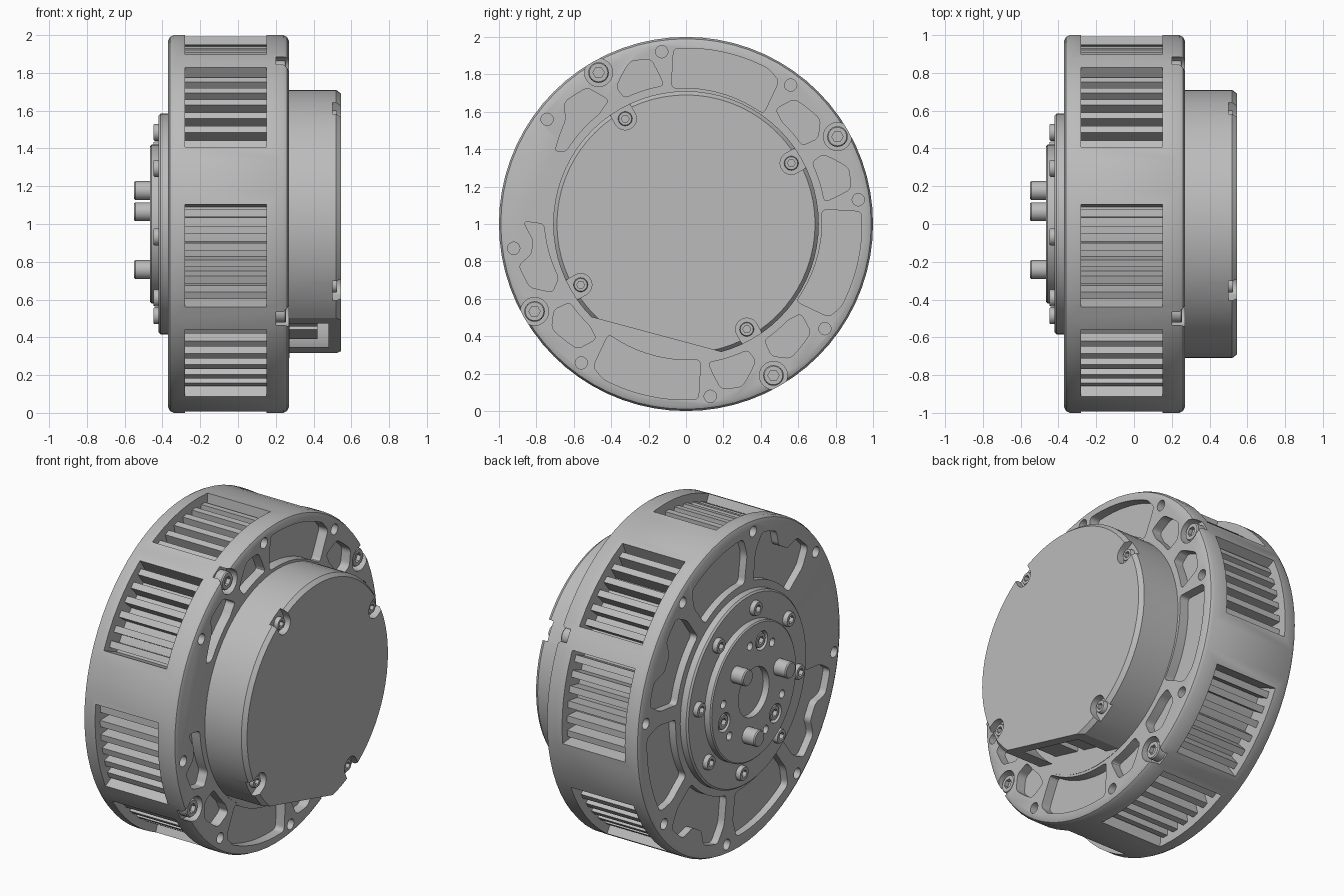
import bpy, bmesh
from math import sin, cos, radians, ceil, hypot, sqrt

if "Cube" in bpy.data.objects:
    bpy.data.objects.remove(bpy.data.objects["Cube"])

grey = bpy.data.materials.new("metal grey")
GREY = (0.5, 0.5, 0.5, 1)
grey.diffuse_color = GREY
grey.use_nodes = True
grey.node_tree.nodes["Principled BSDF"].inputs["Base Color"].default_value = GREY


# Shape helpers: the motor axis is x at z = 1, angles run from +y towards +z
def polar(r, a):
    return r * cos(radians(a)), r * sin(radians(a))


def circle(r, n=24, centre=(0, 0)):
    return [(centre[0] + r * cos(radians(360 * i / n)),
             centre[1] + r * sin(radians(360 * i / n))) for i in range(n)]


def hexagon(r, centre):
    pts = []
    for i in range(24):
        a = i * 15
        k = r * cos(radians(30)) / cos(radians(a % 60 - 30))
        pts.append((centre[0] + k * cos(radians(a)), centre[1] + k * sin(radians(a))))
    return pts


def outline(corners, rounding=0, step=0.06):
    """Closed curve through (radius, angle) corners, corners cut to round them."""
    pts = []
    for (r0, a0), (r1, a1) in zip(corners, corners[1:] + corners[:1]):
        n = max(1, ceil(hypot(r1 - r0, radians(a1 - a0) * r0) / step))
        pts += [polar(r0 + (r1 - r0) * i / n, a0 + (a1 - a0) * i / n) for i in range(n)]
    for _ in range(rounding):
        cut = []
        for p, q in zip(pts, pts[1:] + pts[:1]):
            cut += [tuple(s * p[i] + (1 - s) * q[i] for i in (0, 1)) for s in (0.75, 0.25)]
        pts = cut
    return pts


def turned(pts, angle):
    """Turn (radial, tangential) points round to an angle."""
    c, s = polar(1, angle)
    return [(u * c - v * s, u * s + v * c) for u, v in pts]


def loft(bm, loops):
    """Closed solid through (x, points) loops."""
    rings = [[bm.verts.new((x, y, z + 1)) for y, z in pts] for x, pts in loops]
    for a, b in zip(rings, rings[1:]):
        for i in range(len(a)):
            j = (i + 1) % len(a)
            bm.faces.new((a[i], a[j], b[j], b[i]))
    bm.faces.new(rings[0][::-1])
    bm.faces.new(rings[-1])


def prism(bm, pts, x0, x1):
    loft(bm, [(x0, pts), (x1, pts)])


def lathe(bm, profile, n=72):
    loft(bm, [(x, circle(r, n)) for x, r in profile])


def screw(bm, centre, base, top, r):
    d = 0.025 if top > base else -0.025
    loft(bm, [(base, circle(r, 24, centre)), (top - d * 0.3, circle(r, 24, centre)),
              (top, circle(r * 0.9, 24, centre)), (top, hexagon(r * 0.55, centre)),
              (top - d, hexagon(r * 0.55, centre))])


def make(name, bm, cutter=None):
    bmesh.ops.recalc_face_normals(bm, faces=bm.faces)
    mesh = bpy.data.meshes.new(name)
    bm.to_mesh(mesh)
    bm.free()
    ob = bpy.data.objects.new(name, mesh)
    bpy.context.collection.objects.link(ob)
    mesh.materials.append(grey)
    if cutter:
        tool = make(name + "_cutter", cutter)
        tool.hide_render = True
        mod = ob.modifiers.new("cut", 'BOOLEAN')
        mod.operation, mod.solver, mod.object = 'DIFFERENCE', 'EXACT', tool
    bpy.ops.object.select_all(action='DESELECT')
    ob.select_set(True)
    bpy.context.view_layer.objects.active = ob
    if cutter:
        bpy.ops.object.modifier_apply(modifier="cut")
        bpy.data.objects.remove(tool)
    bpy.ops.object.shade_smooth_by_angle(angle=radians(30))
    return ob


BOLTS = [120, 30, -60, 210]
RIM_HOLES = [8 + 45 * k for k in range(8)]
WINDOWS = [b + s for b in BOLTS for s in (-20, 20)]

# Drum body with side windows, face pockets and bolt seats
body, cut = bmesh.new(), bmesh.new()
lathe(body, [(-0.37, 0.97), (-0.36, 0.99), (-0.34, 1), (0.24, 1), (0.26, 0.99), (0.27, 0.97)])
for w in WINDOWS:
    prism(cut, outline([(0.86, w - 16), (1.1, w - 16), (1.1, w + 16), (0.86, w + 16)]), -0.28, 0.15)
for b in BOLTS:
    prism(cut, circle(0.075, 24, polar(0.935, b)), 0.2, 0.4)
for h in RIM_HOLES:
    for x0, x1 in ((-0.5, -0.32), (0.22, 0.4)):
        prism(cut, circle(0.033, 16, polar(0.93, h)), x0, x1)

# Pockets on the cover side
long_pocket = [(0.72, 55), (0.91, 57), (0.94, 62), (0.94, 94), (0.73, 96)]
wide_pocket = [(0.75, 99), (0.75, 116), (0.82, 117), (0.92, 109), (0.90, 102)]
slant_pocket = [(0.75, 47), (0.78, 52), (0.885, 49), (0.91, 38), (0.84, 33), (0.75, 34)]
pockets = [[(r, a - 90 * k) for r, a in p]
           for p in (long_pocket, wide_pocket, slant_pocket) for k in range(3)]
pockets.append([(0.78, 122), (0.90, 126), (0.92, 135), (0.85, 139), (0.82, 146),
                (0.80, 151), (0.75, 149), (0.75, 128)])
pockets.append([(0.87, 179), (0.76, 180), (0.74, 203), (0.80, 207), (0.90, 202),
                (0.92, 194), (0.84, 191), (0.82, 186)])
for p in pockets:
    prism(cut, outline(p, 2), 0.21, 0.4)

# Pockets on the shaft side, one sector left solid
for h in RIM_HOLES:
    if h == 143:
        continue
    bump = [(0.91, h + 15), (0.83, h + 19), (0.83, h + 26), (0.91, h + 30)] if (h - 8) % 90 == 0 else []
    shape = [(0.63, h + 4), (0.80, h + 3), (0.91, h + 6)] + bump
    shape += [(0.91, h + 39), (0.80, h + 42), (0.63, h + 41)]
    prism(cut, outline(shape, 2), -0.5, -0.325)
make("drum_body", body, cut)

# Cooling fins inside the windows
fins = bmesh.new()
for w in WINDOWS:
    for k in range(6):
        a = w + (k - 2.5) * 5.4
        prism(fins, [polar(0.85, a - 1.2), polar(0.95, a - 1.2),
                     polar(0.95, a + 1.2), polar(0.85, a + 1.2)], -0.285, 0.155)
make("cooling_fins", fins)

# Rim bolts
bolts = bmesh.new()
for b in BOLTS:
    screw(bolts, polar(0.935, b), 0.19, 0.255, 0.055)
make("rim_bolts", bolts)

# Hollow end cover with one flat side and screw notches
cover, cut = bmesh.new(), bmesh.new()
lathe(cover, [(0.29, 0.66), (0.265, 0.66), (0.265, 0.71), (0.52, 0.71), (0.545, 0.69)][1:])
prism(cut, circle(0.66, 72), 0.2, 0.48)
make_cover = make("end_cover", cover, cut)
cut = bmesh.new()
prism(cut, turned([(0.612, -1), (1, -1), (1, 1), (0.612, 1)], 255), 0.272, 0.7)
for b in BOLTS:
    arc = [(0.65 + 0.06 * cos(radians(t)), 0.06 * sin(radians(t))) for t in range(90, 271, 15)]
    prism(cut, turned(arc + [(0.8, -0.06), (0.8, 0.06)], b), 0.5, 0.7)
tool = make("cover_cutter", cut)
mod = make_cover.modifiers.new("cut", 'BOOLEAN')
mod.operation, mod.solver, mod.object = 'DIFFERENCE', 'EXACT', tool
bpy.ops.object.select_all(action='DESELECT')
make_cover.select_set(True)
bpy.context.view_layer.objects.active = make_cover
bpy.ops.object.modifier_apply(modifier="cut")
bpy.data.objects.remove(tool)
bpy.ops.object.shade_smooth_by_angle(angle=radians(30))

cover_screws = bmesh.new()
for b in BOLTS:
    screw(cover_screws, polar(0.65, b), 0.49, 0.525, 0.038)
make("cover_screws", cover_screws)

# Sockets behind the open flat side
sockets = bmesh.new()
for v in (-0.13, 0.13):
    prism(sockets, turned([(0.42, v - 0.1), (0.57, v - 0.1), (0.57, v + 0.1), (0.42, v + 0.1)], 255),
          0.265, 0.42)
make("cable_sockets", sockets)

# Output ring, hub and their screws on the shaft side
ring = bmesh.new()
lathe(ring, [(-0.36, 0.585), (-0.41, 0.585), (-0.42, 0.575)])
make("output_ring", ring)

hub, cut = bmesh.new(), bmesh.new()
lathe(hub, [(-0.41, 0.42), (-0.458, 0.42), (-0.465, 0.412)])
prism(cut, circle(0.15, 36), -0.6, -0.425)
for a in (105, 225, 345):
    prism(cut, circle(0.058, 24, polar(0.3, a)), -0.6, -0.43)
    for s in (-22, 22):
        prism(cut, circle(0.025, 16, polar(0.3, a + s)), -0.6, -0.43)
make("output_hub", hub, cut)

screws = bmesh.new()
for h in RIM_HOLES:
    screw(screws, polar(0.49, h), -0.41, -0.448, 0.045)
for a in (105, 225, 345):
    screw(screws, polar(0.3, a), -0.42, -0.46, 0.047)
make("hub_screws", screws)

# Drive pins
pins = bmesh.new()
for a in (45, 165, 285):
    c = polar(0.25, a)
    loft(pins, [(-0.42, circle(0.05, 24, c)), (-0.543, circle(0.05, 24, c)), (-0.55, circle(0.045, 24, c))])
make("drive_pins", pins)
